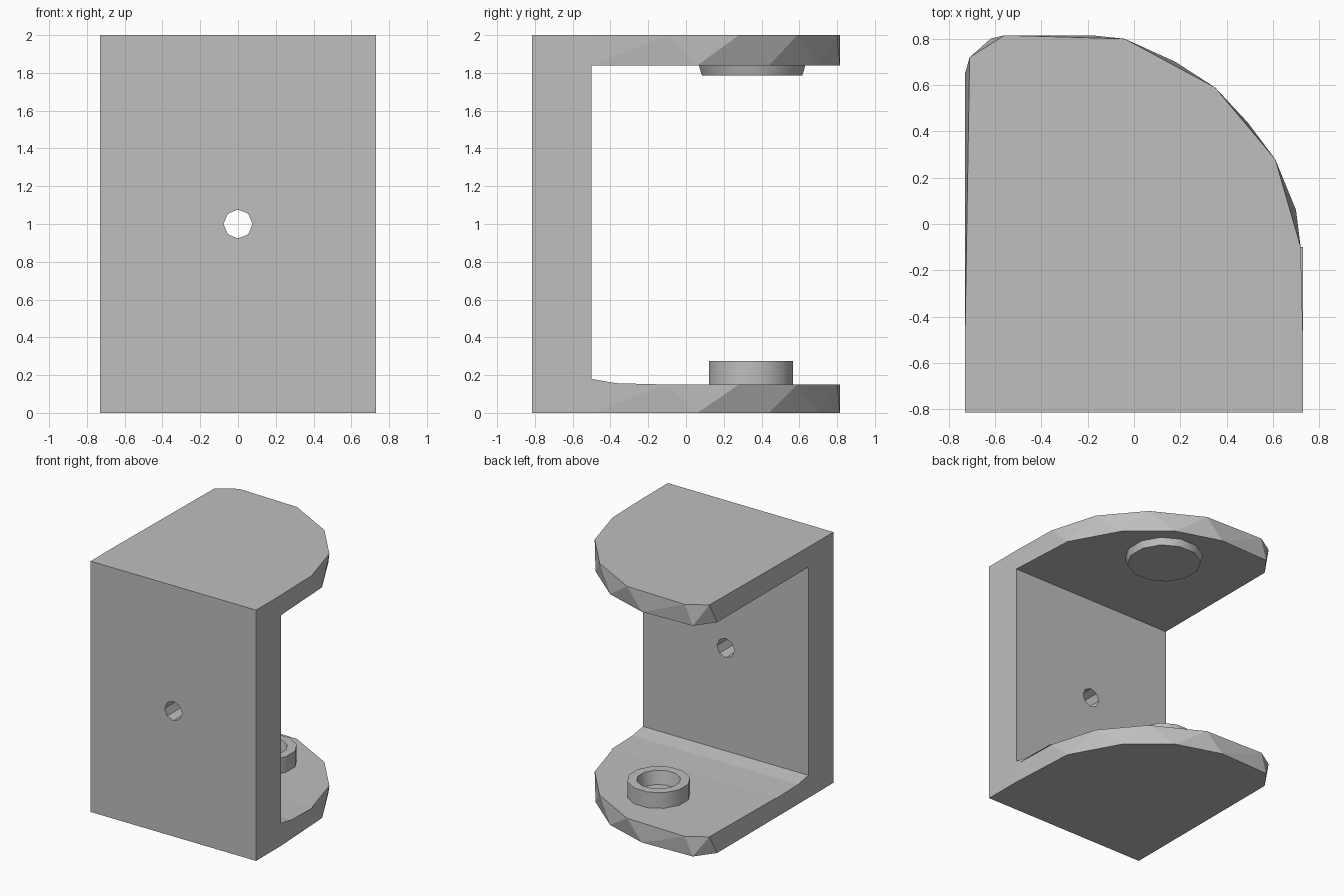
import bpy, bmesh, math

old = bpy.data.objects.get("Cube")
if old:
    bpy.data.objects.remove(old, do_unlink=True)

grey = bpy.data.materials.new("plain_grey")
grey.use_nodes = True
grey.diffuse_color = (0.52, 0.52, 0.52, 1)
grey.node_tree.nodes["Principled BSDF"].inputs["Base Color"].default_value = (0.52, 0.52, 0.52, 1)


def finish(bm, name):
    bmesh.ops.recalc_face_normals(bm, faces=bm.faces[:])
    mesh = bpy.data.meshes.new(name)
    bm.to_mesh(mesh)
    bm.free()
    mesh.materials.append(grey)
    obj = bpy.data.objects.new(name, mesh)
    bpy.context.collection.objects.link(obj)
    return obj


def plate(name, z0, z1):
    """Flange whose lower and upper outlines have staggered corners."""
    bm = bmesh.new()
    for outline, z in ((LOWER, z0), (UPPER, z1)):
        for x, y in outline:
            bm.verts.new((x, y, z))
    bmesh.ops.convex_hull(bm, input=bm.verts[:])
    bmesh.ops.dissolve_limit(bm, angle_limit=0.01, verts=bm.verts[:], edges=bm.edges[:])
    return finish(bm, name)


def lathe(name, profile, sides, y):
    """Closed turned solid from (radius, z) rings, capped at both ends."""
    bm = bmesh.new()
    rings = []
    for r, z in profile:
        angles = [math.tau * (i + 0.5) / sides for i in range(sides)]
        rings.append([bm.verts.new((r * math.cos(a), y + r * math.sin(a), z)) for a in angles])
    for a, b in zip(rings, rings[1:]):
        for i in range(sides):
            j = (i + 1) % sides
            bm.faces.new((a[i], a[j], b[j], b[i]))
    bm.faces.new(rings[0])
    bm.faces.new(rings[-1])
    return finish(bm, name)


def shade(obj):
    bpy.ops.object.select_all(action="DESELECT")
    obj.select_set(True)
    bpy.context.view_layer.objects.active = obj
    bpy.ops.object.shade_smooth_by_angle(angle=math.radians(35))


# Flanges: square at the wall, one tight corner and one broad arc
UPPER = [(-0.73, -0.5), (-0.71, 0.72), (-0.56, 0.815), (-0.04, 0.80),
         (0.35, 0.59), (0.61, 0.28), (0.72, -0.1), (0.73, -0.5)]
LOWER = [(-0.73, -0.5), (-0.73, 0.65), (-0.62, 0.80), (-0.18, 0.815),
         (0.18, 0.70), (0.49, 0.44), (0.70, 0.06), (0.73, -0.5)]
plate("bottom_flange", 0, 0.15)
plate("top_flange", 1.84, 2)

# Upright wall with a small fillet along its foot
side = [(-0.815, 0), (-0.5, 0), (-0.5, 0.15), (-0.1, 0.15), (-0.37, 0.157),
        (-0.5, 0.18), (-0.5, 2), (-0.815, 2)]
bm = bmesh.new()
face = bm.faces.new([bm.verts.new((-0.73, y, z)) for y, z in side])
made = bmesh.ops.extrude_face_region(bm, geom=[face])["geom"]
bmesh.ops.translate(bm, vec=(1.46, 0, 0),
                    verts=[v for v in made if isinstance(v, bmesh.types.BMVert)])
wall = finish(bm, "wall")

# Screw hole through the wall
bpy.ops.mesh.primitive_cylinder_add(vertices=8, radius=0.077, depth=1,
                                    location=(0, -0.65, 1), rotation=(math.pi / 2, 0, 0))
cutter = bpy.context.object
cutter.name = "hole_cutter"
cutter.hide_render = True
cutter.data.materials.append(grey)
mod = wall.modifiers.new("screw_hole", "BOOLEAN")
mod.operation = "DIFFERENCE"
mod.solver = "EXACT"
mod.object = cutter
bpy.context.view_layer.objects.active = wall
bpy.ops.object.modifier_apply(modifier=mod.name)
bpy.data.objects.remove(cutter, do_unlink=True)

# Hollow lower boss and solid upper boss
shade(lathe("lower_boss", [(0.23, 0.14), (0.23, 0.275), (0.16, 0.275), (0.14, 0.17)], 12, 0.345))
shade(lathe("upper_boss", [(0.275, 1.785), (0.295, 1.85)], 12, 0.35))
